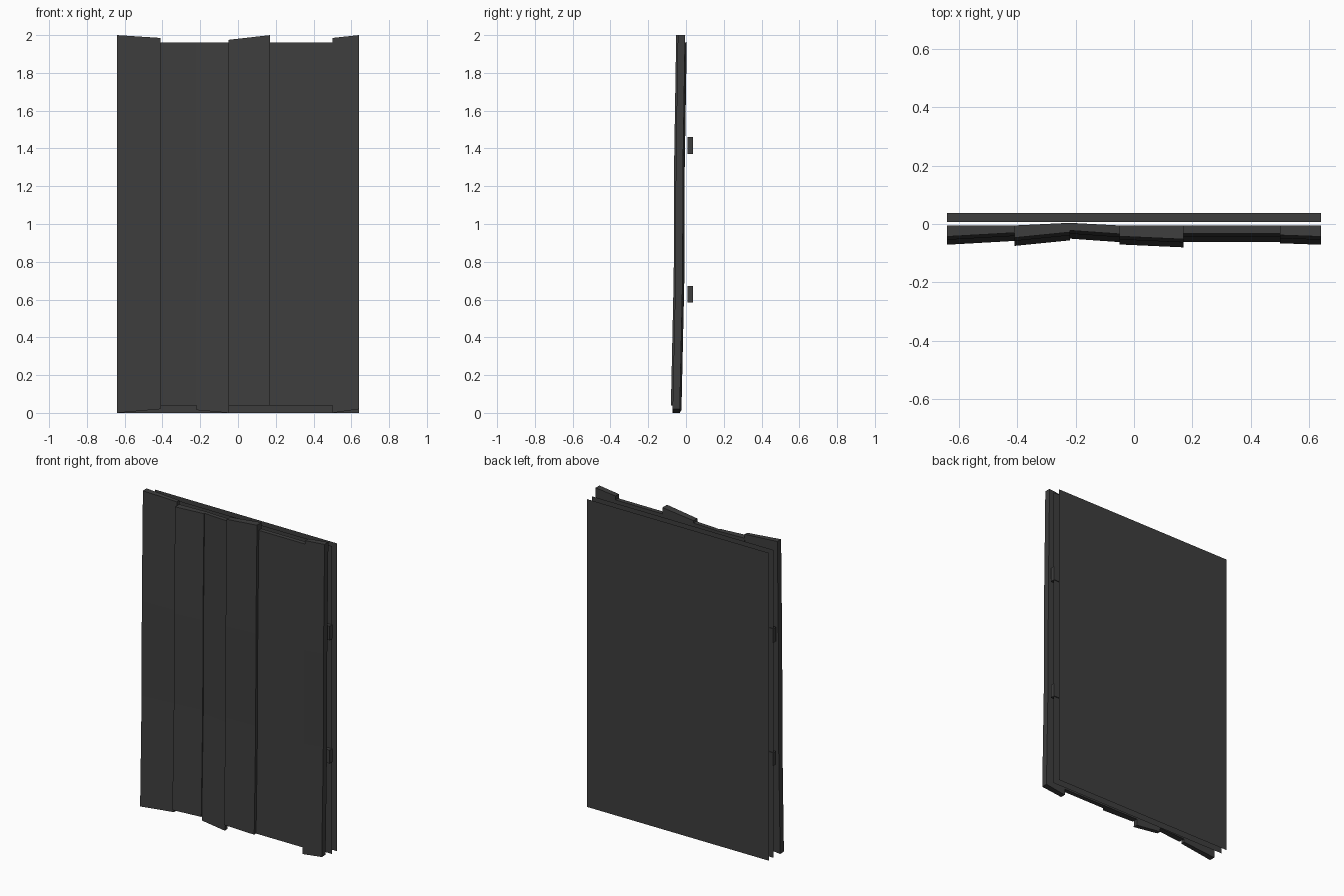
import bpy
import bmesh

cube = bpy.data.objects.get("Cube")
if cube:
    bpy.data.objects.remove(cube, do_unlink=True)

charcoal = bpy.data.materials.new("charcoal")
charcoal.use_nodes = True
tint = (0.048, 0.048, 0.048, 1)
charcoal.diffuse_color = tint
charcoal.node_tree.nodes["Principled BSDF"].inputs["Base Color"].default_value = tint

HALF = 0.64


def finish(name, bm):
    mesh = bpy.data.meshes.new(name)
    bm.to_mesh(mesh)
    bm.free()
    mesh.materials.append(charcoal)
    obj = bpy.data.objects.new(name, mesh)
    bpy.context.collection.objects.link(obj)
    return obj


# Boards bow slightly: forward shift at each relative height
BOW = [(0, -0.028), (0.35, -0.013), (0.65, -0.011), (1, 0)]


def board(name, xs, bottom, top, front, back):
    """Loft a four-cornered section upward; pairs give left-edge and right-edge values."""
    bm = bmesh.new()
    rings = []
    for t, shift in BOW:
        corners = [(0, front), (1, front), (1, back), (0, back)]
        rings.append([bm.verts.new((xs[i], y[i] + shift,
                                    bottom[i] + (top[i] - bottom[i]) * t))
                      for i, y in corners])
    for low, high in zip(rings, rings[1:]):
        for i in range(4):
            j = (i + 1) % 4
            bm.faces.new((low[i], low[j], high[j], high[i]))
    bm.faces.new(rings[0][::-1])
    bm.faces.new(rings[-1])
    return finish(name, bm)


def sheet(name, y, top):
    bm = bmesh.new()
    bm.faces.new([bm.verts.new(p) for p in
                  ((HALF, y, 0), (-HALF, y, 0), (-HALF, y, top), (HALF, y, top))])
    return finish(name, bm)


def rail(name, z, height):
    bm = bmesh.new()
    bmesh.ops.create_cube(bm, size=1)
    for v in bm.verts:
        v.co = (v.co.x * 2 * HALF, v.co.y * 0.03 + 0.022, v.co.z * height + z)
    return finish(name, bm)


# Front boards, uneven at both ends
flat = (-0.005, -0.005)
low, high = (0.04, 0.04), (1.96, 1.96)
board("board_1", (-HALF, -0.41), (0, 0.02), (2, 1.985), (-0.043, -0.03), flat)
board("board_2", (-0.41, -0.22), low, high, (-0.047, -0.028), (-0.005, 0.004))
board("board_3", (-0.22, -0.05), (0.015, 0), high, (-0.022, -0.034), (0.004, -0.005))
board("board_4", (-0.05, 0.17), low, (1.975, 2), (-0.042, -0.052), flat)
board("board_5", (0.17, 0.5), low, high, (-0.033, -0.033), flat)
board("board_6", (0.5, HALF), (0, 0.02), (1.985, 2), (-0.038, -0.043), flat)

# Cross rails behind the boards
rail("upper_rail", 1.415, 0.09)
rail("lower_rail", 0.628, 0.085)

# Thin sheets closing the back
sheet("inner_sheet", 0.032, 1.96)
sheet("back_sheet", 0.08, 1.96)
